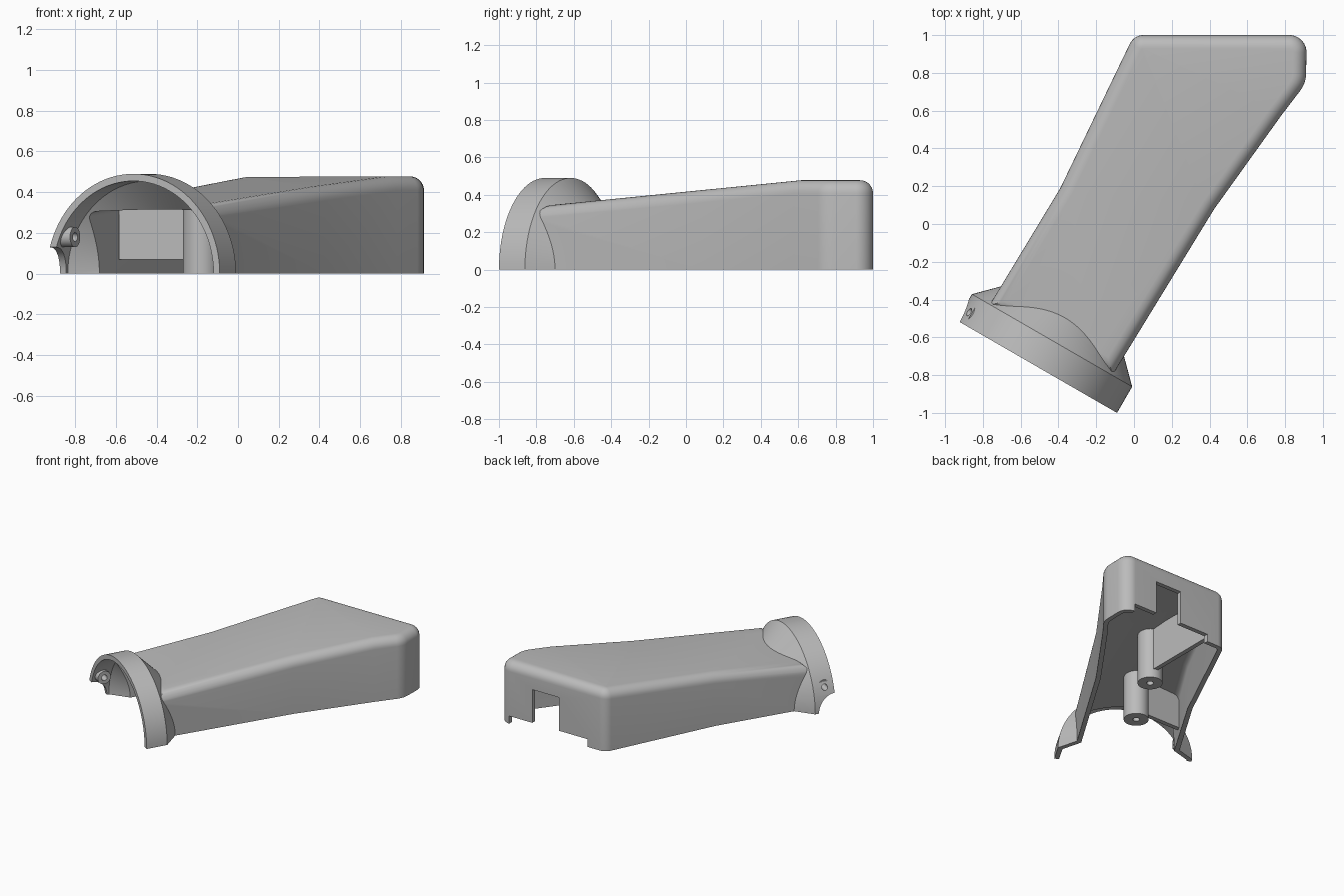
import bpy, bmesh, math
from mathutils import Vector

cube = bpy.data.objects.get("Cube")
if cube:
    bpy.data.objects.remove(cube)

grey = bpy.data.materials.new("plain_grey")
grey.use_nodes = True
grey.diffuse_color = (0.5, 0.5, 0.5, 1)
grey.node_tree.nodes["Principled BSDF"].inputs["Base Color"].default_value = (0.5, 0.5, 0.5, 1)

# Collar frame: U runs across the collar, A runs back along its axis
ORIGIN = Vector((-0.514, -0.755, 0))
U = Vector((0.866, -0.5, 0))
A = Vector((0.5, 0.866, 0))
Z = Vector((0, 0, 1))
BREAK = 1.78
WALL = 0.035


def along(p):
    return (Vector((p[0], p[1], 0)) - ORIGIN).dot(A)


def top_height(p):
    return 0.478 - 0.085 * max(0, BREAK - along(p))


def loft(name, rings, split=None, closed=False):
    """Skin a stack of equal rings, capped or closed into a tube."""
    bm = bmesh.new()
    vs = [[bm.verts.new(p) for p in ring] for ring in rings]
    n = len(vs[0])
    pairs = list(zip(vs, vs[1:])) + ([(vs[-1], vs[0])] if closed else [])
    for lo, hi in pairs:
        for i in range(n):
            j = (i + 1) % n
            bm.faces.new((lo[i], lo[j], hi[j], hi[i]))
    if not closed:
        bm.faces.new(vs[0])
        cap = bm.faces.new(vs[-1])
        if split:
            bmesh.utils.face_split(cap, vs[-1][split[0]], vs[-1][split[1]])
    bmesh.ops.recalc_face_normals(bm, faces=bm.faces)
    mesh = bpy.data.meshes.new(name)
    bm.to_mesh(mesh)
    bm.free()
    mesh.materials.append(grey)
    ob = bpy.data.objects.new(name, mesh)
    bpy.context.collection.objects.link(ob)
    return ob


def circle(center, e1, e2, r, n):
    return [center + r * (math.cos(t) * e1 + math.sin(t) * e2)
            for t in (2 * math.pi * i / n for i in range(n))]


def lathe(name, start, axis, e1, e2, profile, n=96, closed=False):
    return loft(name, [circle(start + axis * d, e1, e2, r, n) for d, r in profile], closed=closed)


def box(name, x0, x1, y0, y1, z0, z1):
    return loft(name, [[(x0, y0, z), (x1, y0, z), (x1, y1, z), (x0, y1, z)] for z in (z0, z1)])


def boolean(ob, other, op):
    mod = ob.modifiers.new("join", 'BOOLEAN')
    mod.operation, mod.solver, mod.object = op, 'EXACT', other
    bpy.context.view_layer.objects.active = ob
    bpy.ops.object.modifier_apply(modifier=mod.name)
    bpy.data.objects.remove(other)


def rounded(points, steps=8):
    """Outline with an arc at each corner that has a radius."""
    out = []
    for i, (x, y, r) in enumerate(points):
        p = Vector((x, y))
        if not r:
            out.append(p)
            continue
        d0 = (Vector(points[i - 1][:2]) - p).normalized()
        d1 = (Vector(points[(i + 1) % len(points)][:2]) - p).normalized()
        half = d0.angle(d1) / 2
        c = p + (d0 + d1).normalized() * r / math.sin(half)
        s, e = p + d0 * r / math.tan(half) - c, p + d1 * r / math.tan(half) - c
        for k in range(steps + 1):
            out.append(c + s.lerp(e, k / steps).normalized() * r)
    return out


def inset(poly, d):
    out = []
    for i, p in enumerate(poly):
        e0 = (p - poly[i - 1]).normalized()
        e1 = (poly[(i + 1) % len(poly)] - p).normalized()
        n0, n1 = Vector((-e0.y, e0.x)), Vector((-e1.y, e1.x))
        m = (n0 + n1).normalized()
        out.append(p + m * d / max(0.3, m.dot(n0)))
    return out


def body(name, front_shift, wall, bottom, fillet, steps=7):
    """Tapered housing volume with a filleted, sloping top."""
    outline = rounded([(-0.765, -0.43, 0), (-0.114, -0.80, 0), (0.425, 0.08, 0),
                       (0.78, 0.575, 0), (0.91, 0.745, 0.15), (0.915, 1, 0.09),
                       (0, 1, 0.08), (-0.39, 0.19, 0)])
    for i in (0, 1):
        outline[i] = outline[i] - A.xy * front_shift
    ids = range(len(outline))
    nearest = lambda i: abs(along(outline[i]) - BREAK)
    right = min((i for i in ids if outline[i].x > 0.6 and outline[i].y < 0.8), key=nearest)
    left = min((i for i in ids if outline[i].x < 0.1 and outline[i].y > 0.5), key=nearest)
    rings = [[(p.x, p.y, bottom) for p in inset(outline, wall)]]
    for k in range(steps + 1):
        t = math.pi / 2 * k / steps
        ring = inset(outline, wall + fillet * (1 - math.cos(t)))
        drop = wall + fillet * (1 - math.sin(t))
        rings.append([(p.x, p.y, top_height(p) - drop) for p in ring])
    return loft(name, rings, split=(right, left))


# Housing shell: body and flared collar joined, then hollowed
shell = body("housing_shell", 0, 0, 0, 0.07)
boolean(shell, lathe("collar", ORIGIN, A, U, Z, [(0, 0.49), (0.16, 0.49), (0.35, 0.30)]), 'UNION')
boolean(shell, body("body_hollow", 0.1, WALL, -0.2, 0.04), 'DIFFERENCE')
boolean(shell, lathe("collar_hollow", ORIGIN, A, U, Z,
                     [(-0.05, 0.455), (0.145, 0.455), (0.35, 0.25)]), 'DIFFERENCE')
boolean(shell, box("below_cut", -2, 2, -2, 2, -1, 0), 'DIFFERENCE')

# Rounded notch in the collar's lower end
boolean(shell, lathe("collar_notch", ORIGIN - U * 0.7, U, A, Z, [(0, 0.13), (0.4, 0.13)], 48), 'DIFFERENCE')

# Back wall openings: shallow relief and tall cable slot
boolean(shell, box("back_relief", 0.15, 0.83, 0.94, 1.1, -0.1, 0.06), 'DIFFERENCE')
boolean(shell, box("back_slot", 0.40, 0.63, 0.94, 1.1, -0.1, 0.32), 'DIFFERENCE')

# Side screw hole through the collar
screw = ORIGIN + A * 0.07 + Z * 0.18
boolean(shell, lathe("screw_hole", screw - U * 0.6, U, A, Z, [(0, 0.022), (0.3, 0.022)], 24), 'DIFFERENCE')
parts = [shell]

# Screw boss inside the collar
parts.append(lathe("collar_boss", screw, U, A, Z,
                   [(-0.44, 0.05), (-0.37, 0.05), (-0.37, 0.022), (-0.44, 0.022)], 32, True))

# Two hollow screw posts on the centre line
for name, x, y in (("front_post", -0.18, -0.19), ("rear_post", 0.08, 0.275)):
    h = top_height((x, y)) - 0.02
    parts.append(lathe(name, Vector((x, y, 0)), Z, Vector((1, 0, 0)), Vector((0, 1, 0)),
                       [(0, 0.09), (h, 0.09), (h, 0.025), (0, 0.025)], 40, True))

# Stiffening ribs from the posts to the walls
parts.append(box("side_rib", -0.585, -0.25, -0.21, -0.175, 0.07, 0.344))
parts.append(box("rear_rib", 0.08, 0.115, 0.345, 0.98, 0.07, 0.41))

# Smooth shading with sharp edges kept
bpy.context.view_layer.update()
bpy.ops.object.select_all(action='DESELECT')
for part in parts:
    part.select_set(True)
bpy.context.view_layer.objects.active = shell
bpy.ops.object.shade_smooth_by_angle(angle=math.radians(30))
